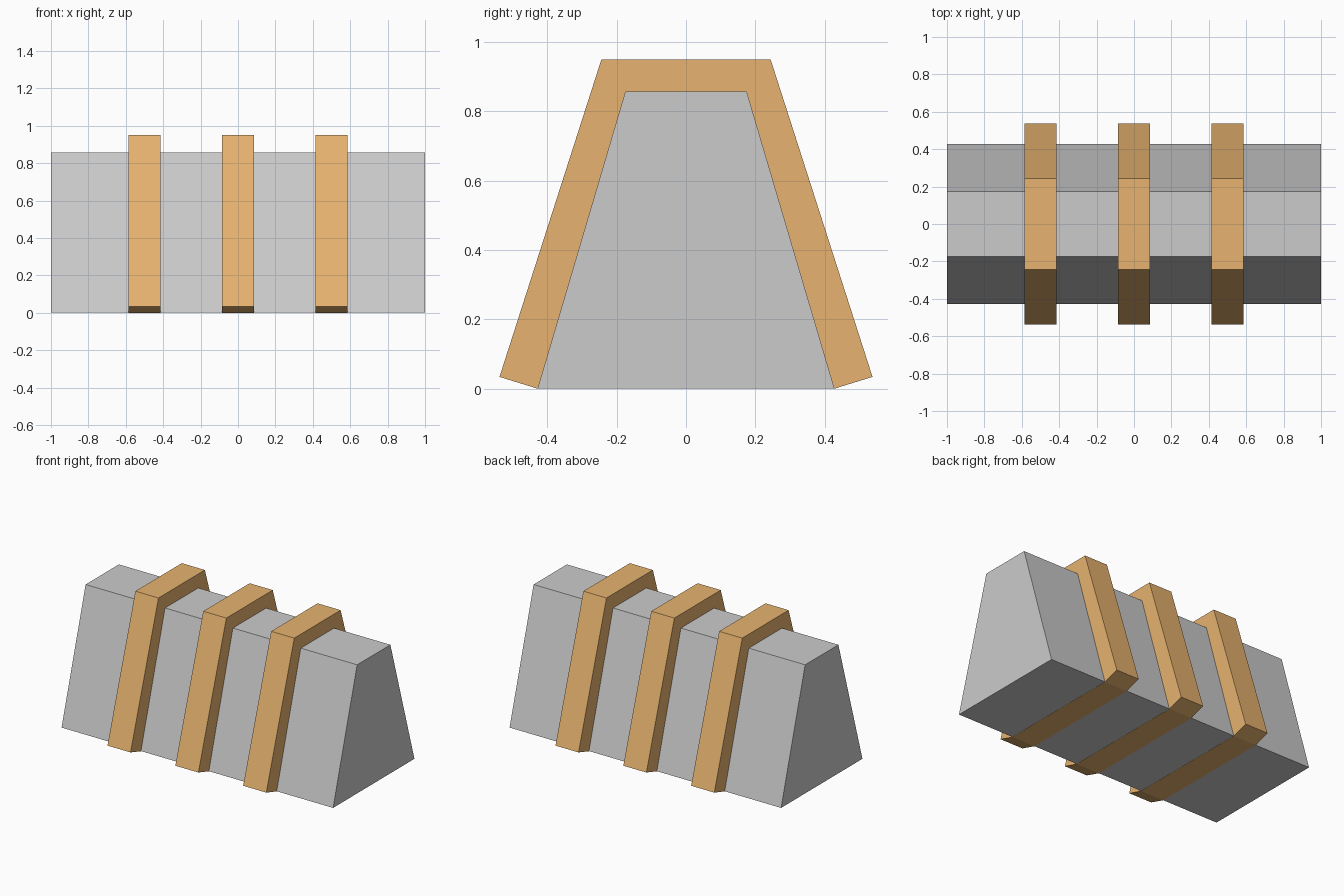
import bpy
import bmesh

if "Cube" in bpy.data.objects:
    bpy.data.objects.remove(bpy.data.objects["Cube"])


def prism(name, half_profile, x_mid, width, material=None):
    """Mirror a (y, z) half profile across y = 0 and extrude it along x."""
    profile = half_profile + [(-y, z) for y, z in reversed(half_profile)]
    bm = bmesh.new()
    verts = [bm.verts.new((x_mid - width / 2, y, z)) for y, z in profile]
    face = bm.faces.new(verts)
    extruded = bmesh.ops.extrude_face_region(bm, geom=[face])["geom"]
    moved = [g for g in extruded if isinstance(g, bmesh.types.BMVert)]
    bmesh.ops.translate(bm, vec=(width, 0, 0), verts=moved)
    bmesh.ops.recalc_face_normals(bm, faces=bm.faces)
    mesh = bpy.data.meshes.new(name)
    bm.to_mesh(mesh)
    bm.free()
    obj = bpy.data.objects.new(name, mesh)
    bpy.context.collection.objects.link(obj)
    if material:
        mesh.materials.append(material)
    return obj


wood = bpy.data.materials.new("wood")
wood.diffuse_color = (0.8, 0.45, 0.16, 1)
wood.use_nodes = True
wood.node_tree.nodes["Principled BSDF"].inputs["Base Color"].default_value = wood.diffuse_color

# Tapered block, a hair above the rib undersides so the faces do not coincide
prism("tapered_block", [(0.428, 0.001), (0.175, 0.857)], 0, 2)

# Three ribs wrapping the block, with slanted feet and a closed underside
rib_profile = [(0.428, 0), (0.538, 0.034), (0.244, 0.95)]
for i, x in enumerate((-0.5, 0, 0.5)):
    prism(f"rib_{i + 1}", rib_profile, x, 0.17, wood)
